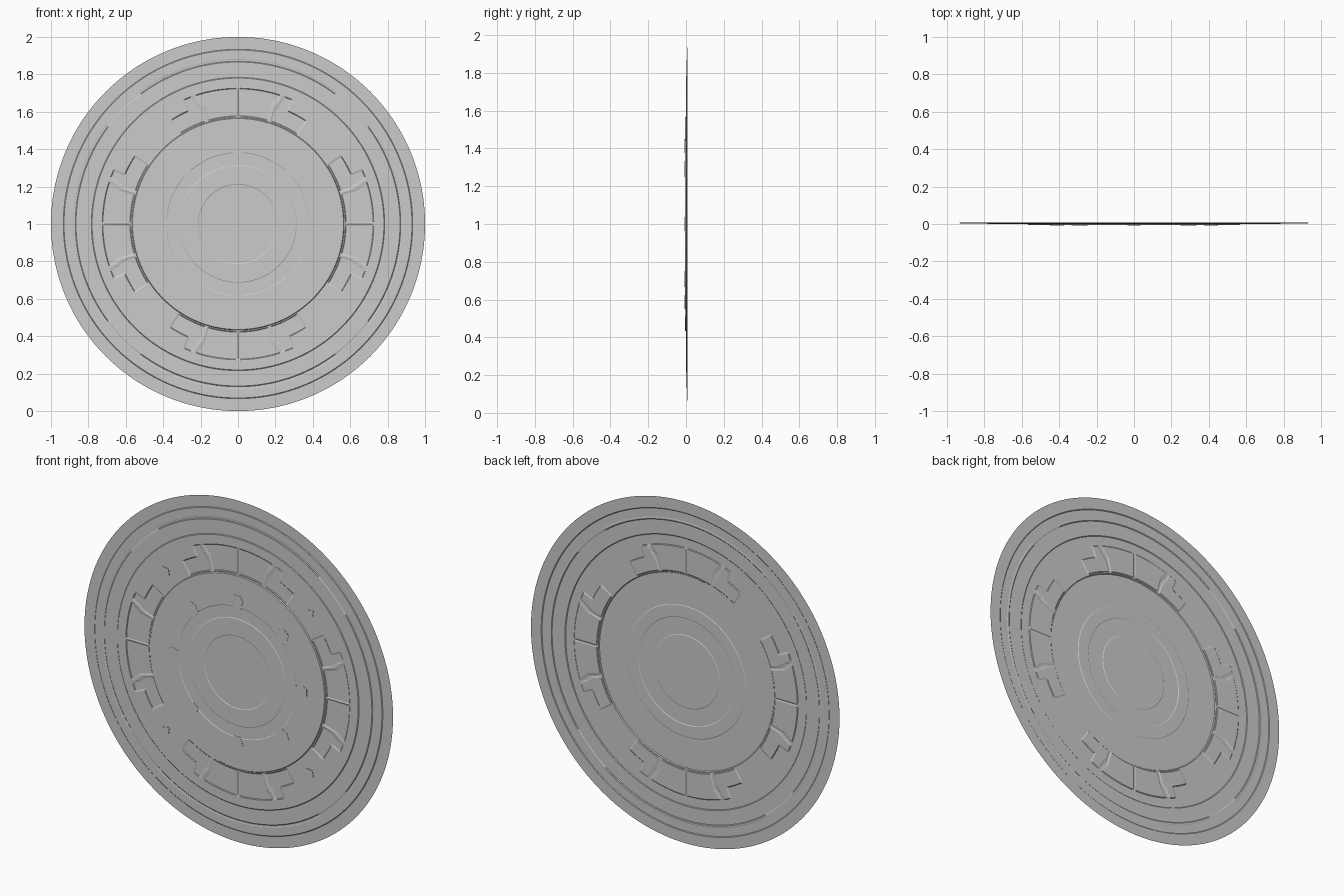
import bpy, bmesh
from math import sin, cos, pi, radians, degrees, hypot

if "Cube" in bpy.data.objects:
    bpy.data.objects.remove(bpy.data.objects["Cube"])

SEG = 480          # angular divisions of the embossed sheet
E = 0.004          # width of an embossed step


def make_object(name, bm):
    mesh = bpy.data.meshes.new(name)
    bm.to_mesh(mesh)
    bm.free()
    ob = bpy.data.objects.new(name, mesh)
    bpy.context.collection.objects.link(ob)
    return ob


def polar_sheet(name, radii, height):
    """Thin sheet ring; height(r, d) gives y, d = degrees from nearest quarter axis."""
    bm = bmesh.new()
    rows = []
    for r in radii:
        if r == 0:
            rows.append([bm.verts.new((0, height(0, 0), 1))] * SEG)
            continue
        row = []
        for i in range(SEG):
            a = 2 * pi * i / SEG
            d = abs((degrees(a) + 45) % 90 - 45)
            row.append(bm.verts.new((r * sin(a), height(r, d), 1 + r * cos(a))))
        rows.append(row)
    for a, b in zip(rows, rows[1:]):
        for i in range(SEG):
            j = (i + 1) % SEG
            quad = [a[i], a[j], b[j], b[i]]
            bm.faces.new(list(dict.fromkeys(quad)))
    bmesh.ops.recalc_face_normals(bm, faces=bm.faces)
    return make_object(name, bm)


def plate(name, outline, angle, y0, y1):
    """Small raised plate: outline as (across, radial) pairs, turned to an angle."""
    bm = bmesh.new()
    ca, sa = cos(angle), sin(angle)
    back, front = [[bm.verts.new((u * ca + r * sa, y, 1 - u * sa + r * ca))
                    for u, r in outline] for y in (y0, y1)]
    bm.faces.new(front)
    n = len(outline)
    for i in range(n):
        j = (i + 1) % n
        bm.faces.new((back[i], back[j], front[j], front[i]))
    bmesh.ops.recalc_face_normals(bm, faces=bm.faces)
    return make_object(name, bm)


# Flat outer rim with its inner step
polar_sheet("outer_rim", [1.0, 0.93 + E, 0.93],
            lambda r, d: 0.007 if r > 0.932 else 0.004)


# Trim band with four long arc grooves
def trim(r, d):
    if 0.869 < r < 0.879 and d < 37:
        return 0.005
    if r > 0.869:
        return 0.004
    if r > 0.781:
        return 0.002
    return -0.001


polar_sheet("trim_band", [0.93, 0.882, 0.878, 0.87, 0.866, 0.784, 0.78], trim)


# Panel band: four groups of recessed cells with raised dividers
def panels(r, d):
    top = 0.725 if d < 24 else 0.66
    if r >= top or r < 0.575:
        return -0.001
    bend = 17 + (r - 0.65) * 30 if r > 0.65 else 17
    if d < 0.7 or abs(d - bend) < 0.9 or d > 33:
        return -0.001
    return 0.002


polar_sheet("panel_band",
            [0.78, 0.726, 0.722, 0.70, 0.68, 0.662, 0.658, 0.64, 0.62, 0.60,
             0.578, 0.574, 0.568], panels)


# Hub with concentric steps and central boss
def hub(r, d):
    if r > 0.566:
        return -0.001
    if r > 0.382:
        return -0.006
    if r > 0.312:
        return -0.004
    if r > 0.212:
        return -0.006
    return -0.004


polar_sheet("hub", [0.568, 0.564, 0.384, 0.38, 0.314, 0.31, 0.214, 0.21, 0.0], hub)

# Eight pointed studs around the hub
stud = [(-0.022, 0.375), (0.022, 0.375), (0.036, 0.42), (0.022, 0.45), (-0.022, 0.45), (-0.036, 0.42)]
for k in range(8):
    plate(f"hub_stud_{k + 1}", stud, k * pi / 4, -0.006, -0.0075)

# Diamonds on the diagonals
diamond = [(0, 0.625), (0.025, 0.66), (0, 0.695), (-0.025, 0.66)]
for k in range(4):
    plate(f"diamond_{k + 1}", diamond, pi / 4 + k * pi / 2, -0.001, -0.004)
